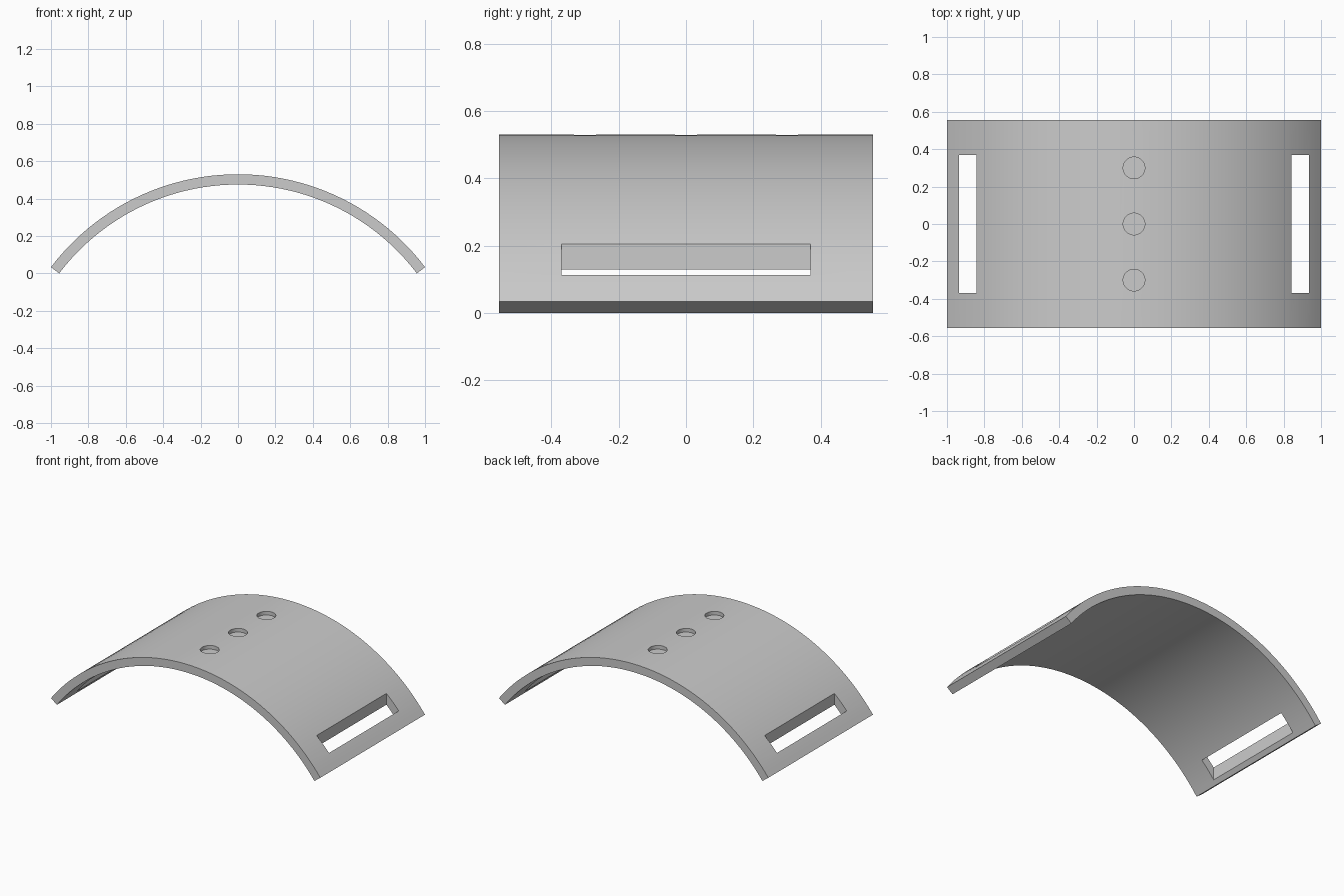
import bpy, bmesh, math

cube = bpy.data.objects.get("Cube")
if cube:
    bpy.data.objects.remove(cube)

OUTER = 1.255        # outer radius of the arc
THICK = 0.055
HALF_ANGLE = math.asin(1 / OUTER)
CENTRE_Z = 0.53 - OUTER
HALF_DEPTH = 0.555
SEGMENTS = 48

grey = bpy.data.materials.new("plain grey")
grey.use_nodes = True
colour = (0.6, 0.6, 0.6, 1)
grey.diffuse_color = colour
grey.node_tree.nodes["Principled BSDF"].inputs["Base Color"].default_value = colour


def arc(radius):
    angles = [HALF_ANGLE * (2 * i / SEGMENTS - 1) for i in range(SEGMENTS + 1)]
    return [(radius * math.sin(a), CENTRE_Z + radius * math.cos(a)) for a in angles]


# Curved plate: strips of quads round the arc, closed at the ends
bm = bmesh.new()
rings = []
for x_out, x_in in zip(arc(OUTER), arc(OUTER - THICK)):
    corners = [(x_out, -1), (x_out, 1), (x_in, 1), (x_in, -1)]
    rings.append([bm.verts.new((p[0], s * HALF_DEPTH, p[1])) for p, s in corners])
for a, b in zip(rings, rings[1:]):
    for k in range(4):
        n = (k + 1) % 4
        bm.faces.new((a[k], a[n], b[n], b[k]))
bm.faces.new(rings[0])
bm.faces.new(rings[-1])
bmesh.ops.recalc_face_normals(bm, faces=bm.faces)
mesh = bpy.data.meshes.new("curved_plate")
bm.to_mesh(mesh)
bm.free()
mesh.materials.append(grey)
plate = bpy.data.objects.new("curved_plate", mesh)
bpy.context.collection.objects.link(plate)

cutters = []

# Upright strap slots near both ends
for side, name in ((-1, "right_slot_cutter"), (1, "left_slot_cutter")):
    bpy.ops.mesh.primitive_cube_add(size=1, location=(side * 0.889, 0, 0.15))
    slot = bpy.context.object
    slot.name = name
    slot.scale = (0.092, 0.74, 0.6)
    cutters.append(slot)

# Three shallow round recesses along the crown
for y in (-0.3, 0, 0.3):
    bpy.ops.mesh.primitive_cylinder_add(vertices=48, radius=0.058, depth=0.1,
                                        location=(0, y, 0.555))
    recess = bpy.context.object
    recess.name = "recess_cutter"
    cutters.append(recess)

bpy.ops.object.select_all(action="DESELECT")
bpy.context.view_layer.objects.active = plate
plate.select_set(True)
for cutter in cutters:
    cutter.data.materials.append(grey)
    cutter.hide_render = True
    mod = plate.modifiers.new("cut", "BOOLEAN")
    mod.operation = "DIFFERENCE"
    mod.solver = "EXACT"
    mod.object = cutter
    bpy.ops.object.modifier_apply(modifier=mod.name)
for cutter in cutters:
    bpy.data.objects.remove(cutter)

bpy.ops.object.shade_smooth_by_angle(angle=math.radians(30))
